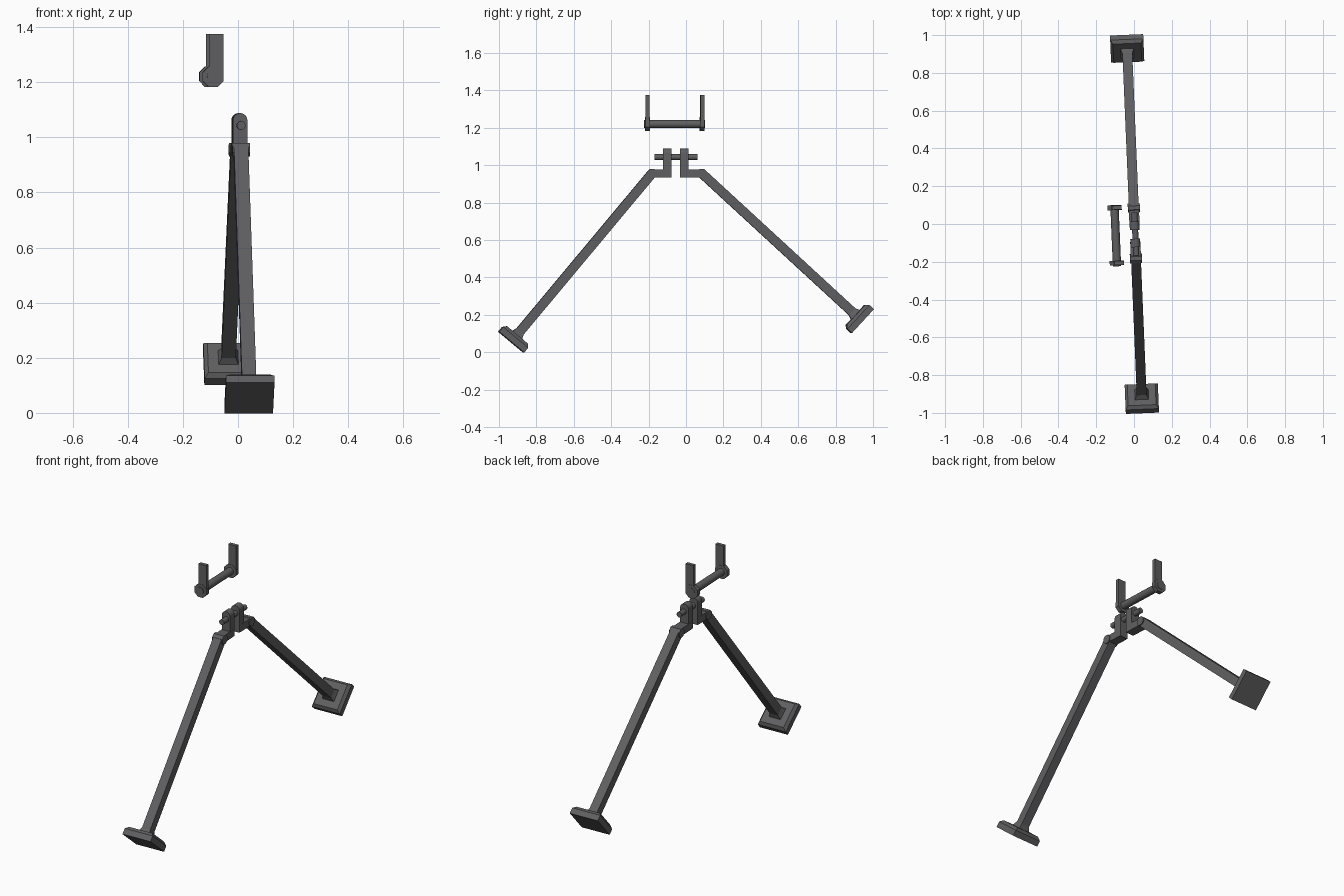
import bpy, bmesh
from math import radians, pi, sin, cos
from mathutils import Matrix, Vector

cube = bpy.data.objects.get("Cube")
if cube:
    bpy.data.objects.remove(cube)

grey = bpy.data.materials.new("dark_grey")
colour = (0.115, 0.115, 0.12, 1)
grey.diffuse_color = colour
grey.use_nodes = True
grey.node_tree.nodes["Principled BSDF"].inputs["Base Color"].default_value = colour

# The whole assembly is turned slightly about its hinge
ROOT = Matrix.Translation((0.005, -0.055, 0)) @ Matrix.Rotation(radians(2.4), 4, "Z")


def loft(name, rings, frame=None, smooth=False):
    """Skin a closed solid through rings of points, capped at both ends."""
    bm = bmesh.new()
    loops = [[bm.verts.new(p) for p in ring] for ring in rings]
    for a, b in zip(loops, loops[1:]):
        for i in range(len(a)):
            j = (i + 1) % len(a)
            bm.faces.new((a[i], a[j], b[j], b[i]))
    bm.faces.new(loops[0])
    bm.faces.new(loops[-1])
    bmesh.ops.recalc_face_normals(bm, faces=bm.faces)
    bm.transform(ROOT @ (frame or Matrix()))
    mesh = bpy.data.meshes.new(name)
    bm.to_mesh(mesh)
    bm.free()
    mesh.materials.append(grey)
    obj = bpy.data.objects.new(name, mesh)
    bpy.context.collection.objects.link(obj)
    if smooth:
        bpy.context.view_layer.objects.active = obj
        obj.select_set(True)
        bpy.ops.object.shade_smooth_by_angle(angle=radians(35))
        obj.select_set(False)
    return obj


def rect(hx, hy, z):
    return [(-hx, -hy, z), (hx, -hy, z), (hx, hy, z), (-hx, hy, z)]


def extrude_y(name, outline, y0, y1, smooth=False):
    """Extrude an x-z outline from y0 to y1."""
    return loft(name, [[(x, y, z) for x, z in outline] for y in (y0, y1)], smooth=smooth)


def circle(cx, cz, r, n, start=0.0, sweep=2 * pi):
    return [(cx + r * cos(start + sweep * i / n), cz + r * sin(start + sweep * i / n))
            for i in range(n)]


def box_outline(x0, x1, z0, z1):
    return [(x0, z0), (x1, z0), (x1, z1), (x0, z1)]


# Legs: elbow y, elbow z, foot y, foot z
legs = {"front": (-0.128, 0.955, -0.865, 0.073), "back": (0.141, 0.955, 0.98, 0.183)}
for side, (ey, ez, fy, fz) in legs.items():
    s = -1 if side == "front" else 1
    foot, elbow = Vector((0, fy, fz)), Vector((0, ey, ez))
    up = (elbow - foot).normalized()
    across = up.cross(Vector((1, 0, 0)))
    frame = Matrix((Vector((1, 0, 0)), across, up)).transposed().to_4x4()
    frame.translation = foot
    length = (elbow - foot).length
    loft(side + "_leg", [rect(0.026, 0.025, 0.02), rect(0.026, 0.025, length)], frame)
    # Square foot pad with chamfered top edge, and a flared neck
    loft(side + "_foot", [rect(0.088, 0.087, -0.025), rect(0.088, 0.087, 0.008),
                          rect(0.074, 0.073, 0.025)], frame)
    loft(side + "_foot_neck", [rect(0.038, 0.036, 0.02), rect(0.026, 0.025, 0.05)], frame)
    # Elbow knuckle lying across the leg
    ring = circle(ey, ez, 0.027, 8, pi / 8)
    loft(side + "_elbow", [[(x, y, z) for y, z in ring] for x in (-0.032, 0.032)])
    # Horizontal link from elbow to hinge plate
    extrude_y(side + "_link", box_outline(-0.027, 0.027, 0.935, 0.977), ey, s * 0.04)
    # Upright hinge plate with rounded top
    plate = [(-0.026, 0.935), (0.026, 0.935)] + circle(0, 1.062, 0.026, 12, 0, pi) + [(-0.026, 1.062)]
    extrude_y(side + "_hinge_plate", plate, s * 0.023, s * 0.068, smooth=True)

# Pin through both hinge plates
extrude_y("hinge_pin", circle(0.002, 1.043, 0.016, 12), -0.113, 0.116, smooth=True)

# Separate handle above: crossbar, end bosses and upright arms
HX, HZ = -0.102, 1.22
extrude_y("handle_crossbar", circle(HX, HZ, 0.022, 12), -0.165, 0.16, smooth=True)
for side, y0, y1 in (("front", -0.16, -0.135), ("back", 0.133, 0.158)):
    extrude_y(side + "_handle_boss", circle(HX, HZ, 0.041, 8, pi / 8), y0, y1)
    extrude_y(side + "_handle_arm", box_outline(HX - 0.013, HX + 0.037, HZ - 0.015, 1.375),
              y0 + 0.002, y1 - 0.002)
